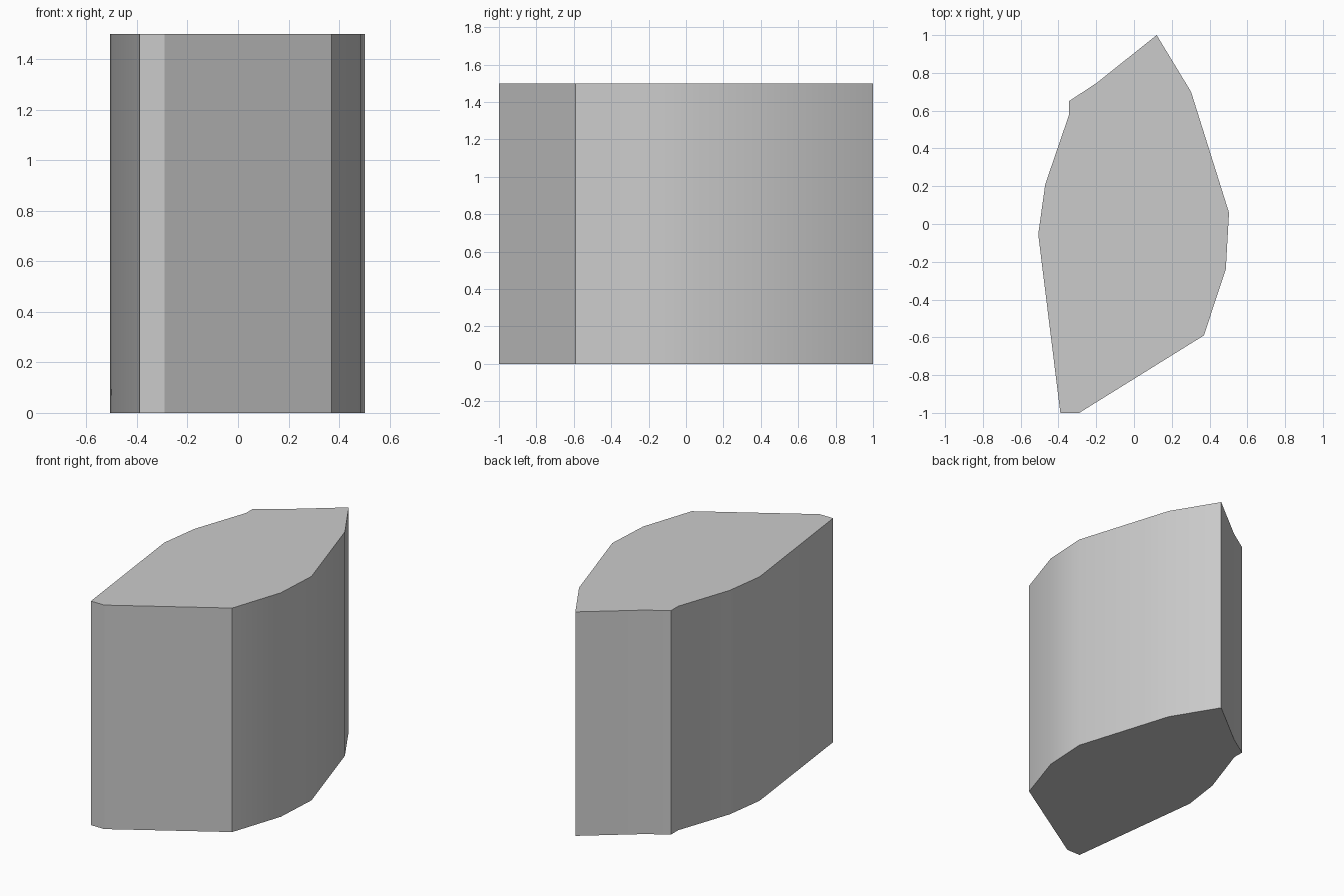
import bpy
import bmesh
import math

default_cube = bpy.data.objects.get("Cube")
if default_cube:
    bpy.data.objects.remove(default_cube, do_unlink=True)

HEIGHT = 1.5

# Plan outline, counter-clockwise from the back tip
OUTLINE = [
    (0.12, 1.0), (-0.2, 0.745), (-0.345, 0.65), (-0.345, 0.575),
    (-0.47, 0.21), (-0.507, -0.055), (-0.39, -1.0), (-0.29, -1.0),
    (0.37, -0.59), (0.486, -0.24), (0.503, 0.06), (0.302, 0.7),
]


def make_material(name, colour):
    mat = bpy.data.materials.new(name)
    mat.use_nodes = True
    mat.diffuse_color = colour
    mat.node_tree.nodes["Principled BSDF"].inputs["Base Color"].default_value = colour
    return mat


def make_prism(name, outline, height, mat):
    bm = bmesh.new()
    base = bm.faces.new([bm.verts.new((x, y, 0)) for x, y in outline])
    result = bmesh.ops.extrude_face_region(bm, geom=[base], use_keep_orig=True)
    top = [v for v in result["geom"] if isinstance(v, bmesh.types.BMVert)]
    bmesh.ops.translate(bm, verts=top, vec=(0, 0, height))
    bmesh.ops.recalc_face_normals(bm, faces=bm.faces)
    mesh = bpy.data.meshes.new(name)
    bm.to_mesh(mesh)
    bm.free()
    mesh.materials.append(mat)
    obj = bpy.data.objects.new(name, mesh)
    bpy.context.collection.objects.link(obj)
    return obj


# Faceted block with softly shaded flanks and sharp corners
block = make_prism("faceted_block", OUTLINE, HEIGHT,
                   make_material("light grey", (0.6, 0.6, 0.6, 1)))
bpy.ops.object.select_all(action="DESELECT")
block.select_set(True)
bpy.context.view_layer.objects.active = block
bpy.ops.object.shade_smooth_by_angle(angle=math.radians(30))
